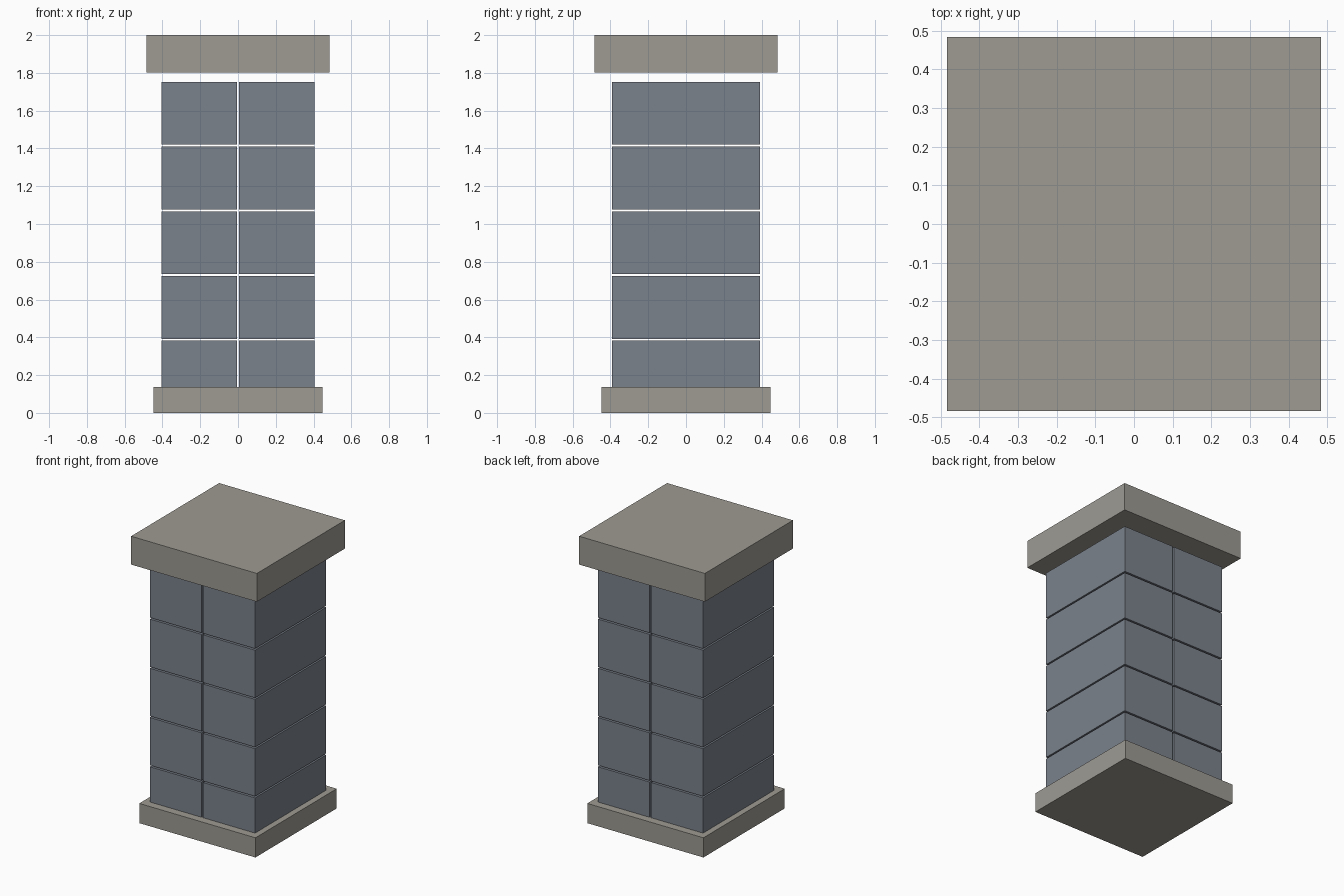
import bpy

if "Cube" in bpy.data.objects:
    bpy.data.objects.remove(bpy.data.objects["Cube"])


def material(name, rgb):
    m = bpy.data.materials.new(name)
    m.diffuse_color = (*rgb, 1.0)
    m.use_nodes = True
    m.node_tree.nodes["Principled BSDF"].inputs["Base Color"].default_value = m.diffuse_color
    return m


stone = material("warm grey stone", (0.342, 0.328, 0.292))
slate = material("blue grey block", (0.198, 0.223, 0.262))


def box(name, x, y, z, mat):
    """Axis-aligned box from (min, max) ranges."""
    bpy.ops.mesh.primitive_cube_add(size=1)
    ob = bpy.context.object
    ob.name = name
    mid = [(a + b) / 2 for a, b in (x, y, z)]
    dim = [b - a for a, b in (x, y, z)]
    for v in ob.data.vertices:
        v.co = [c * d + m for c, d, m in zip(v.co, dim, mid)]
    ob.data.materials.append(mat)
    return ob


# Square footing and overhanging cap
box("base_slab", (-0.447, 0.447), (-0.447, 0.447), (0, 0.137), stone)
box("cap_slab", (-0.484, 0.484), (-0.484, 0.484), (1.803, 2.0), stone)

# Five courses of paired blocks with open joints, the lowest sunk into the base
PITCH, HEIGHT, BOTTOM = 0.3425, 0.332, 0.05
for row in range(5):
    z = BOTTOM + row * PITCH
    for side, x in (("left", (-0.405, -0.006)), ("right", (0.006, 0.405))):
        box(f"block_{side}_{row + 1}", x, (-0.391, 0.391), (z, z + HEIGHT), slate)
